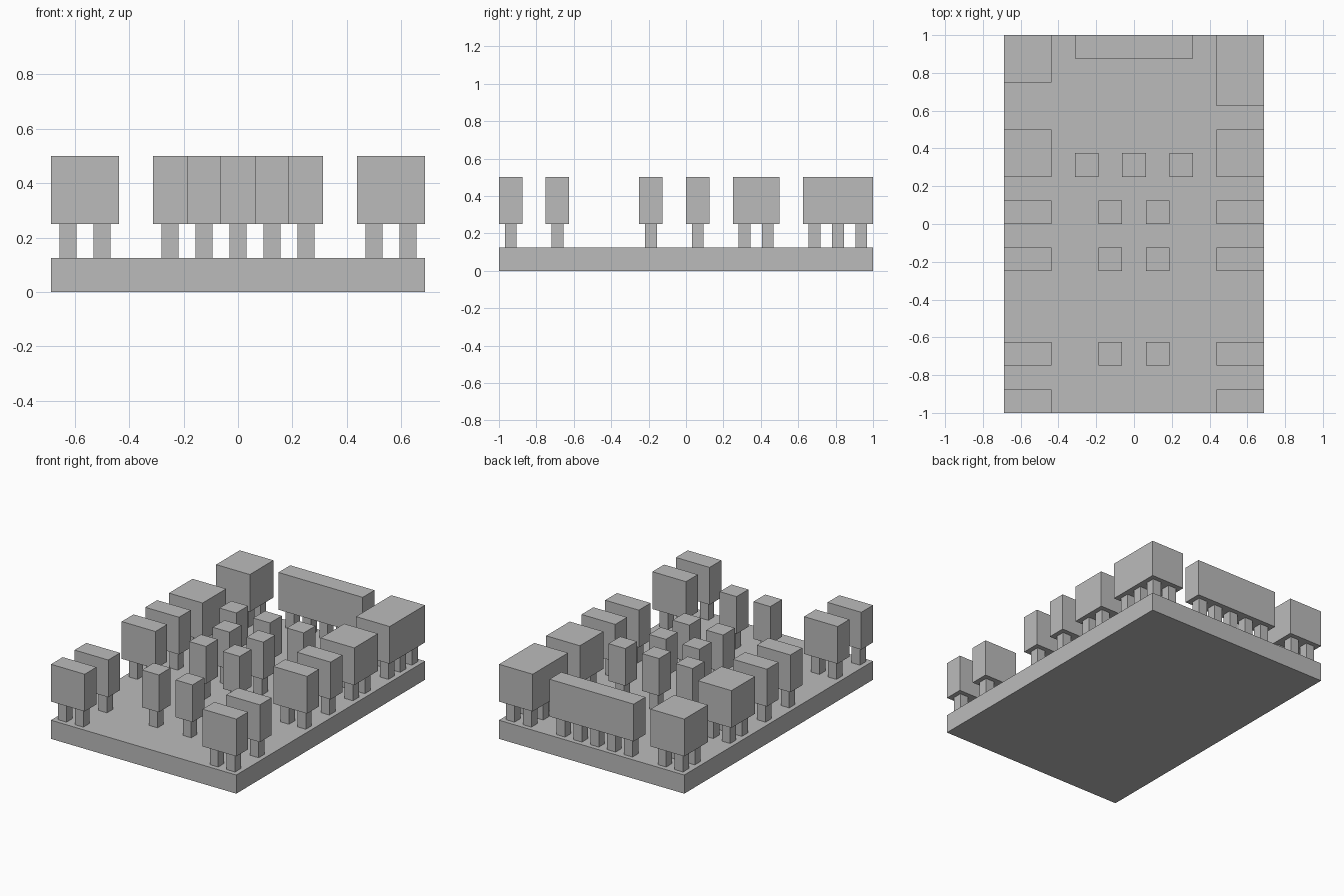
import bpy

cube = bpy.data.objects.get("Cube")
if cube:
    bpy.data.objects.remove(cube, do_unlink=True)

U = 0.125            # planting grid cell
COLS, ROWS = 11, 16  # ground size in cells

grey = bpy.data.materials.new("plain grey")
grey.use_nodes = True
colour = (0.5, 0.5, 0.5, 1)
grey.diffuse_color = colour
grey.node_tree.nodes["Principled BSDF"].inputs["Base Color"].default_value = colour


def box(name, x0, x1, y0, y1, z0, z1):
    """Box between grid coordinates, measured in cells from the front right corner."""
    bpy.ops.mesh.primitive_cube_add(size=1)
    ob = bpy.context.object
    ob.name = name
    ob.location = ((x0 + x1 - COLS) * U / 2, (y0 + y1 - ROWS) * U / 2, (z0 + z1) * U / 2)
    ob.scale = ((x1 - x0) * U, (y1 - y0) * U, (z1 - z0) * U)
    bpy.ops.object.transform_apply(location=True, rotation=False, scale=True)
    ob.data.materials.append(grey)


def grove(name, col, row, wide=1, deep=1):
    """One crown carried by a trunk in every cell it covers."""
    box(name + "_crown", col, col + wide, row, row + deep, 2, 4)
    for i in range(wide):
        for j in range(deep):
            x, y = col + i + 0.5, row + j + 0.5
            box(name + "_trunk", x - 0.25, x + 0.25, y - 0.25, y + 0.25, 1, 2)


# Ground slab
box("ground_slab", 0, COLS, 0, ROWS, 0, 1)

# Groves along both long sides
for row, deep in ((0, 1), (2, 1), (6, 1), (8, 1), (10, 2)):
    grove("right_grove", 0, row, 2, deep)
    grove("left_grove", 9, row, 2, deep)

# Back corners and the back hedge
grove("right_corner_grove", 0, 14, 2, 2)
grove("left_corner_grove", 9, 13, 2, 3)
grove("back_hedge", 3, 15, 5, 1)

# Single trees in the middle
for row in (2, 6, 8):
    for col in (4, 6):
        grove("middle_tree", col, row)
for col in (3, 5, 7):
    grove("rear_tree", col, 10)
